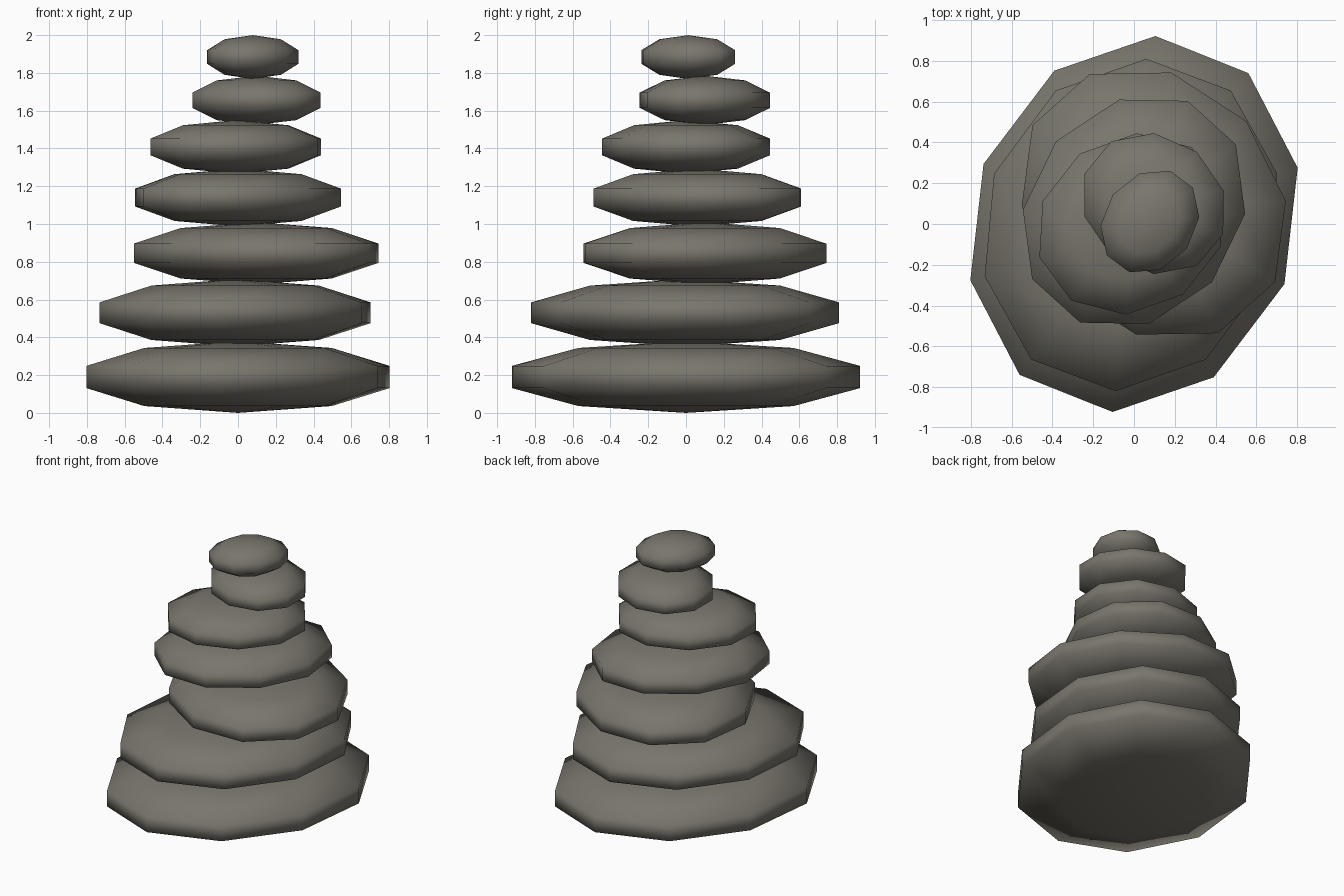
import bpy
import bmesh
from math import sin, cos, pi
from mathutils import Vector

if "Cube" in bpy.data.objects:
    bpy.data.objects.remove(bpy.data.objects["Cube"], do_unlink=True)

SEGMENTS, RINGS = 10, 5

# Warm grey stone
stone = bpy.data.materials.new("warm_grey_stone")
stone.use_nodes = True
colour = (0.19, 0.18, 0.15, 1)
stone.diffuse_color = colour
bsdf = stone.node_tree.nodes["Principled BSDF"]
bsdf.inputs["Base Color"].default_value = colour
bsdf.inputs["Roughness"].default_value = 0.9


def pebble(name, centre, half_height, axis_a, axis_b):
    """Flattened low-poly sphere, stretched along two skewed ground axes."""
    c = Vector(centre)
    # the widest rings lie just off the equator, so scale them to the outline
    widest = sin(2 * pi / RINGS)
    a = Vector((*axis_a, 0)) / widest
    b = Vector((*axis_b, 0)) / widest
    up = Vector((0, 0, half_height))
    bm = bmesh.new()
    bottom, top = bm.verts.new(-up), bm.verts.new(up)
    rings = []
    for i in range(1, RINGS):
        lat = pi * i / RINGS
        rings.append([bm.verts.new(sin(lat) * (a * cos(t) + b * sin(t)) - up * cos(lat))
                      for t in (2 * pi * k / SEGMENTS for k in range(SEGMENTS))])
    for k in range(SEGMENTS):
        n = (k + 1) % SEGMENTS
        bm.faces.new((bottom, rings[0][n], rings[0][k]))
        bm.faces.new((top, rings[-1][k], rings[-1][n]))
        for low, high in zip(rings, rings[1:]):
            bm.faces.new((low[k], low[n], high[n], high[k]))
    bmesh.ops.recalc_face_normals(bm, faces=bm.faces)
    for f in bm.faces:
        f.smooth = True
    mesh = bpy.data.meshes.new(name)
    bm.to_mesh(mesh)
    bm.free()
    mesh.materials.append(stone)
    obj = bpy.data.objects.new(name, mesh)
    obj.location = c
    bpy.context.collection.objects.link(obj)


# Stones from the ground up: centre, half height, two outline axes
pebble("base_stone", (0, 0, 0.19), 0.19, (0.105, 0.922), (-0.81, 0.01))
pebble("second_stone", (-0.015, -0.005, 0.53), 0.178, (0.075, 0.815), (-0.73, 0))
pebble("third_stone", (0.097, 0.10, 0.845), 0.165, (0.648, 0.012), (-0.12, 0.672))
pebble("fourth_stone", (0, 0.06, 1.14), 0.153, (0.545, -0.01), (0.10, 0.575))
pebble("fifth_stone", (-0.012, 0, 1.408), 0.142, (0.452, 0.163), (-0.12, 0.415))
pebble("sixth_stone", (0.098, 0.10, 1.655), 0.13, (0.34, 0.065), (-0.11, 0.342))
pebble("top_stone", (0.078, 0.012, 1.884), 0.116, (0.242, 0.02), (0.026, 0.255))
